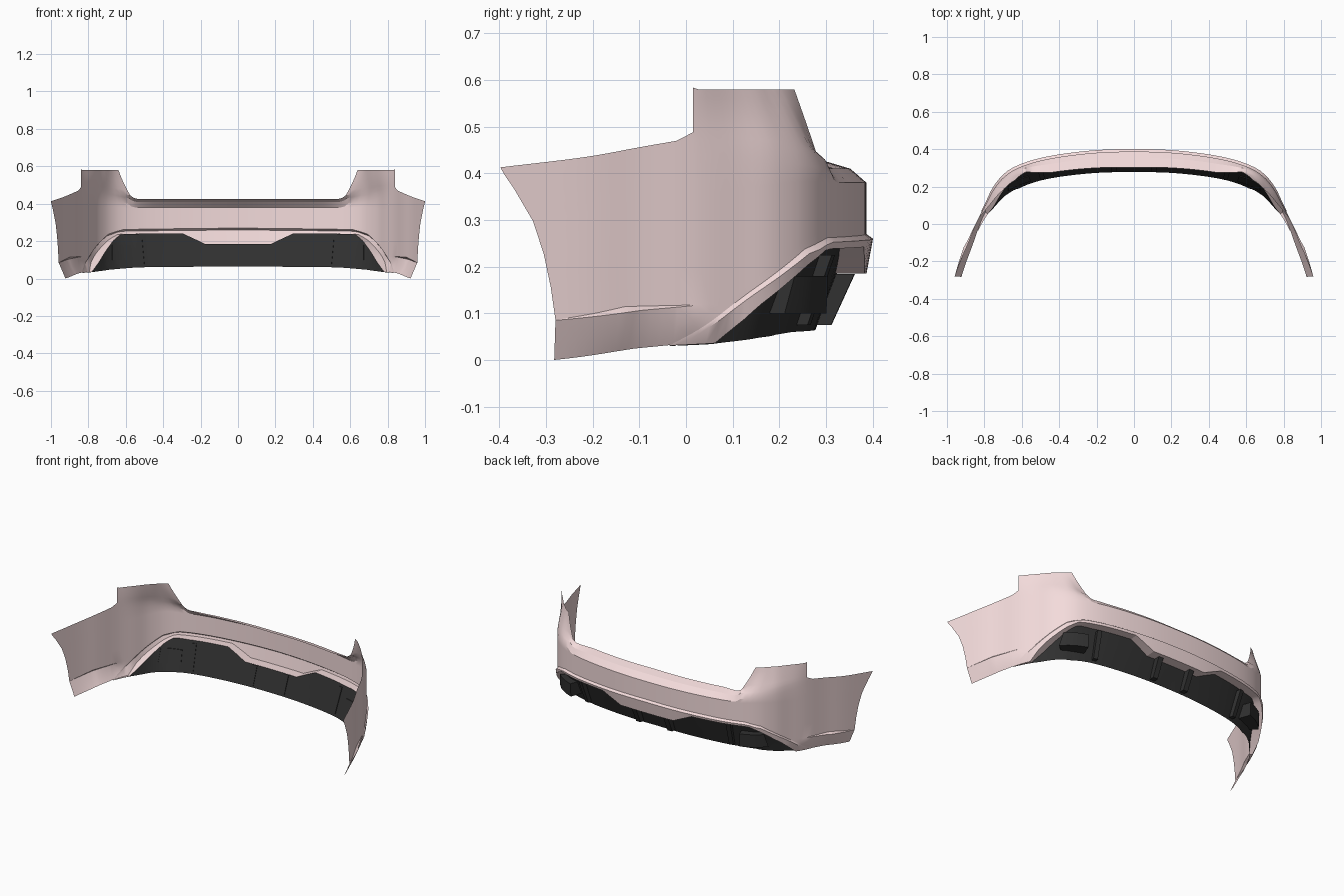
import bpy, bmesh
from mathutils import Vector

if "Cube" in bpy.data.objects:
    bpy.data.objects.remove(bpy.data.objects["Cube"])

# Plan curve of the outer skin, from the centre line round to the wheel arch
PLAN = [(-.2, .38), (0, .387), (.2, .381), (.4, .358), (.55, .325), (.665, .275), (.74, .2),
        (.79, .11), (.837, .02), (.885, -.1), (.937, -.22), (1.0, -.398), (1.065, -.575)]


def lerp(table, t):
    """Piecewise linear lookup in [(t, value), ...]."""
    if t <= table[0][0]:
        return table[0][1]
    for (a, va), (b, vb) in zip(table, table[1:]):
        if t <= b:
            return va + (vb - va) * (t - a) / (b - a)
    return table[-1][1]


def spline(t):
    i = min(int(t), 9)
    f = t - i
    p0, p1, p2, p3 = (Vector(p) for p in PLAN[i:i + 4])
    return .5 * (2 * p1 + (p2 - p0) * f + (2 * p0 - 5 * p1 + 4 * p2 - p3) * f * f
                 + (3 * p1 - p0 - 3 * p2 + p3) * f ** 3)


ARCH = [(0, 9.31), (.085, 9.36), (.2, 9.45), (.32, 9.66), (.41, 10)]


def skin(t, z, d=0.0):
    """Point on the skin at plan parameter t, height z, moved inward by d."""
    if t > 8:
        t = 8 + (t - 8) * (lerp(ARCH, z) - 8) / 2
    e = .01
    tan = (spline(t + e) - spline(max(t - e, 0))).normalized()
    n = Vector((tan.y, -tan.x)) if t > 0 else Vector((0, -1))
    p = spline(t) + n * d
    return Vector((p.x, p.y, z))


def tuck(z):
    return .035 * max(0, (.085 - z) / .085)


TOP = [(3.0, .425), (3.15, .43), (3.3, .445), (4, .46), (7.05, .488), (7.35, .47), (10, .413)]
TOP_IN = [(0, .086), (2.4, .074), (3.0, .053), (3.3, .035), (4, .014), (5, .008), (7, 0)]
MID_IN = [(0, .035), (2.4, .028), (3.3, .015), (4, .009), (5, .005), (7, 0)]
LOW = [(0, .27), (3.5, .262), (4.3, .238), (5.65, .15), (6.9, .065), (7.4, .032), (10, 0)]
TRIM = [(.9, .185), (1.5, .242), (3.7, .238), (4.3, .203), (5.5, .117), (6.45, .036), (7.4, .031)]
STEP = [(7.0, 0), (8.4, .014), (10, 0)]
CREASE = [(7, .117), (10, .085)]


def columns(stops, n=5):
    out = []
    for a, b in zip(stops, stops[1:]):
        k = max(1, round((b - a) * n))
        out += [a + (b - a) * i / k for i in range(k)]
    return out + [stops[-1]]


def grid(bm, cols):
    vs = [[bm.verts.new(p) for p in c] for c in cols]
    for a, b in zip(vs, vs[1:]):
        for i in range(len(a) - 1):
            bm.faces.new((a[i], b[i], b[i + 1], a[i + 1]))


def material(name, rgb):
    m = bpy.data.materials.new(name)
    m.diffuse_color = (*rgb, 1)
    m.use_nodes = True
    m.node_tree.nodes["Principled BSDF"].inputs["Base Color"].default_value = m.diffuse_color
    return m


PINK = material("body_paint", (.90, .71, .71))
BLACK = material("black_plastic", (.03, .03, .03))


def finish(bm, name, mat, angle=.4):
    bmesh.ops.remove_doubles(bm, verts=bm.verts, dist=.0004)
    bmesh.ops.recalc_face_normals(bm, faces=bm.faces)
    # open sheets: make the outside face away from the car
    s = sum(f.calc_area() * f.normal.dot(f.calc_center_median() - Vector((0, -.3, .25))) for f in bm.faces)
    if s < 0 and any(e.is_boundary for e in bm.edges):
        bmesh.ops.reverse_faces(bm, faces=bm.faces)
    me = bpy.data.meshes.new(name)
    bm.to_mesh(me)
    bm.free()
    me.materials.append(mat)
    ob = bpy.data.objects.new(name, me)
    bpy.context.collection.objects.link(ob)
    mod = ob.modifiers.new("mirror", 'MIRROR')
    mod.merge_threshold = .0005
    bpy.ops.object.select_all(action='DESELECT')
    ob.select_set(True)
    bpy.context.view_layer.objects.active = ob
    bpy.ops.object.shade_smooth_by_angle(angle=angle)
    return ob


# Main painted skin, with the ledge along the top and the side step
body_t = columns([0, .9, 1.5, 2.8, 3.0, 3.15, 3.3, 3.5, 4, 4.3, 5.65, 6.45, 6.9, 7.05, 7.35, 7.4, 8.4, 10])


def body_column(t):
    lo, top = lerp(LOW, t), lerp(TOP, t)
    zc = max(lerp(CREASE, t), lo + .015) if t > 6.8 else lo + .04
    bump = lerp(STEP, t)
    zc2 = zc + .001 + bump * .8
    c = top - .045
    pts = [skin(t, lo, tuck(lo)), skin(t, (lo + zc) / 2, tuck((lo + zc) / 2) - bump * .5),
           skin(t, zc, -bump), skin(t, zc2)]
    pts += [skin(t, zc2 + (c - zc2) * f) for f in (.25, .5, .75, 1)]
    return pts + [skin(t, top - .015, lerp(MID_IN, t)), skin(t, top, lerp(TOP_IN, t))]


bm = bmesh.new()
grid(bm, [body_column(t) for t in body_t])

# Corner towers rising from the shoulder
TOWER_IN = [(4, .05), (5, .042), (6, .02), (7, 0)]
tower = []
for t in [t for t in body_t if 3.299 < t < 7.051]:
    col = []
    for k in range(6):
        f = k / 5
        left = 3.3 + .72 * f
        tt = left + (t - 3.3) * (7.05 - left) / 3.75
        zb = lerp(TOP, t)
        z = zb + (.58 + .004 * (t > 6.9) - zb) * f
        col.append(skin(tt, z, lerp(TOP_IN, t) * (1 - f) + lerp(TOWER_IN, tt) * f))
    tower.append(col)
grid(bm, tower)
finish(bm, "bumper_skin", PINK)

# Depth of the black lower insert behind the skin
BOT = [(0, .065), (3, .06), (5, .048), (6.45, .034), (7.4, .03)]
BOT_IN = [(0, .11), (4, .1), (5.5, .06), (6.45, .035), (7.4, .025)]
UPPER_IN = [(3, .042), (4, .025), (7.4, .018)]


def insert_depth(t, z):
    b = lerp(BOT, t)
    f = min(1, max(0, (z - b) / (.24 - b)))
    return lerp(BOT_IN, t) * (1 - f) + lerp(UPPER_IN, t) * f


# Raised trim lip framing the lower insert, with the centre tab
bm = bmesh.new()
lip = []
trim_t = [t for t in body_t if t < 7.401]
for t in trim_t:
    lo, k = lerp(LOW, t), lerp(TRIM, t)
    h = lo - k
    fade = lerp([(4, 1), (7.4, 0)], t)
    zb = lo - min(.01, h * .4)
    lip.append([skin(t, lo, tuck(lo)), skin(t, zb, tuck(zb) - .014 * fade),
                skin(t, k, tuck(k) - .014 * fade * (1 - h / .085)),
                skin(t, k, insert_depth(t, k))])
grid(bm, lip)
finish(bm, "trim_lip", PINK)

# Black lower insert
bm = bmesh.new()
rows = []
for t in trim_t:
    k, b = lerp(TRIM, t), lerp(BOT, t)
    rows.append([skin(t, b + (k - b) * f, insert_depth(t, b + (k - b) * f)) for f in (0, .33, .67, 1)])
grid(bm, rows)
finish(bm, "lower_insert", BLACK)


def block(name, t0, t1, z0, z1, out0, out1, slant=0.0):
    """Closed block standing on the insert; out0/out1 are inward depths of its face."""
    bm = bmesh.new()
    ring = []
    for i in range(4):
        f = i / 3
        tb, tt = t0 + (t1 - t0) * f, t0 + (t1 - slant - t0) * f
        ring.append([bm.verts.new(p) for p in (
            skin(tb, z0, insert_depth(tb, z0) + .004), skin(tb, z0, out0),
            skin(tt, z1, out1), skin(tt, z1, insert_depth(tt, z1) + .004))])
    for a, b in zip(ring, ring[1:]):
        for j in range(4):
            bm.faces.new((a[j], b[j], b[(j + 1) % 4], a[(j + 1) % 4]))
    bm.faces.new(ring[0])
    bm.faces.new(ring[-1])
    return finish(bm, name, BLACK)


# Ribs and corner boxes on the insert
block("inner_rib", .47, .63, .075, .184, .074, .024)
block("outer_rib", 2.63, 2.83, .075, .225, .074, .02)
block("corner_box", 3.25, 4.75, .10, .18, .014, .01, .25)
